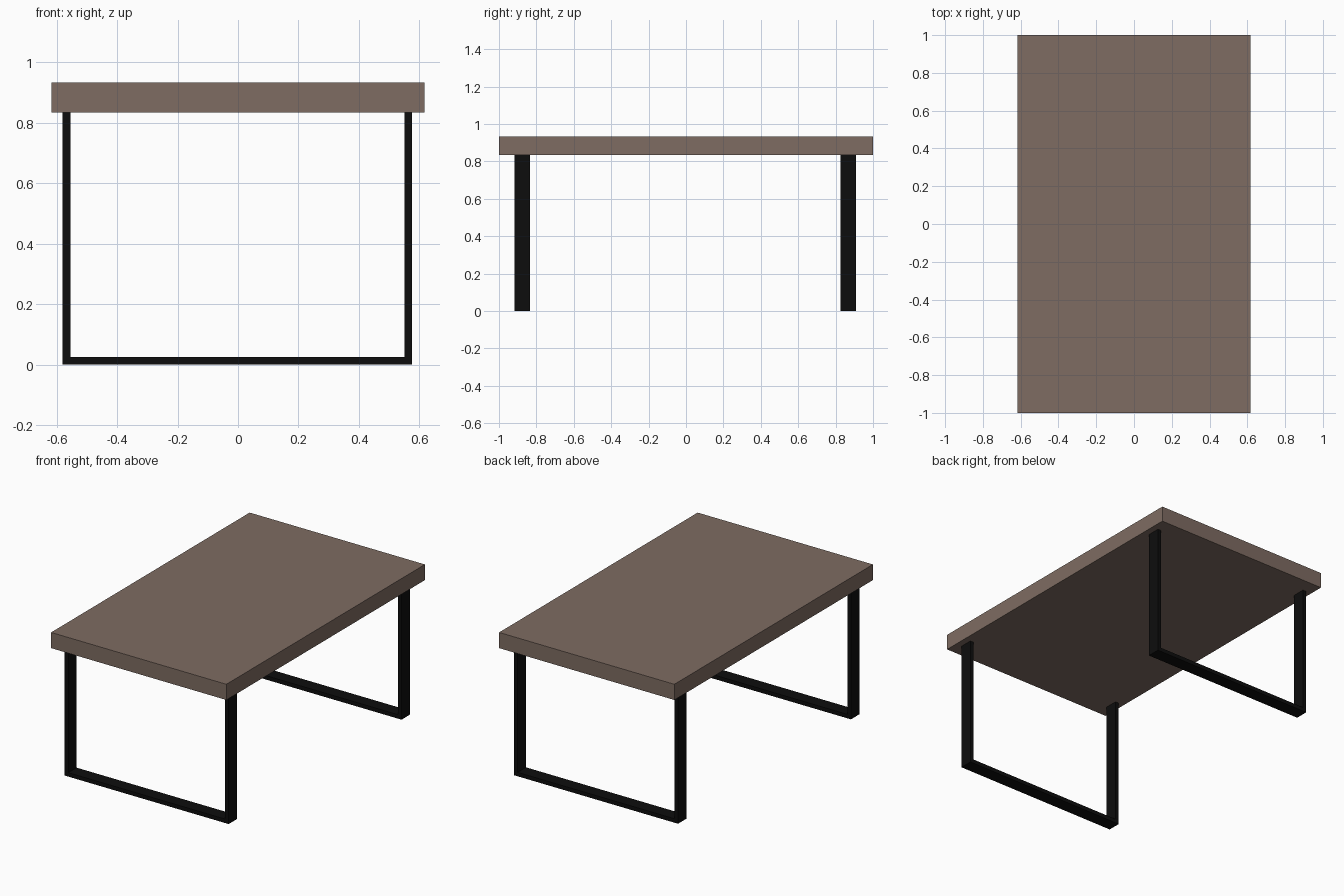
import bpy
import bmesh

cube = bpy.data.objects.get("Cube")
if cube:
    bpy.data.objects.remove(cube, do_unlink=True)


def make_material(name, rgb):
    mat = bpy.data.materials.new(name)
    mat.use_nodes = True
    mat.diffuse_color = (*rgb, 1)
    mat.node_tree.nodes["Principled BSDF"].inputs["Base Color"].default_value = (*rgb, 1)
    return mat


def make_prism(name, outline, place, start, depth, mat):
    """Extrude a flat outline; place(u, v, w) turns outline and depth into a point."""
    bm = bmesh.new()
    face = bm.faces.new([bm.verts.new(place(u, v, start)) for u, v in outline])
    ext = bmesh.ops.extrude_face_region(bm, geom=[face], use_keep_orig=True)
    verts = [g for g in ext["geom"] if isinstance(g, bmesh.types.BMVert)]
    step = [b - a for a, b in zip(place(0, 0, 0), place(0, 0, depth))]
    bmesh.ops.translate(bm, verts=verts, vec=step)
    bmesh.ops.recalc_face_normals(bm, faces=bm.faces)
    mesh = bpy.data.meshes.new(name)
    bm.to_mesh(mesh)
    bm.free()
    mesh.materials.append(mat)
    obj = bpy.data.objects.new(name, mesh)
    bpy.context.collection.objects.link(obj)
    return obj


brown = make_material("brown_wood", (0.209, 0.15, 0.122))
black = make_material("black_metal", (0.004, 0.004, 0.004))

# Tabletop slab
half_x, half_y, under, top = 0.618, 1.0, 0.834, 0.934
slab = [(-half_x, -half_y), (half_x, -half_y), (half_x, half_y), (-half_x, half_y)]
make_prism("tabletop", slab, lambda u, v, w: (u, v, w), under, top - under, brown)

# U-shaped flat bar leg frames, one near each end
left, right, bar = -0.58, 0.576, 0.025
frame = [(left, under), (left, 0), (right, 0), (right, under),
         (right - bar, under), (right - bar, bar),
         (left + bar, bar), (left + bar, under)]
for name, y in (("front_leg_frame", -0.917), ("back_leg_frame", 0.825)):
    make_prism(name, frame, lambda u, v, w: (u, w, v), y, 0.084, black)
